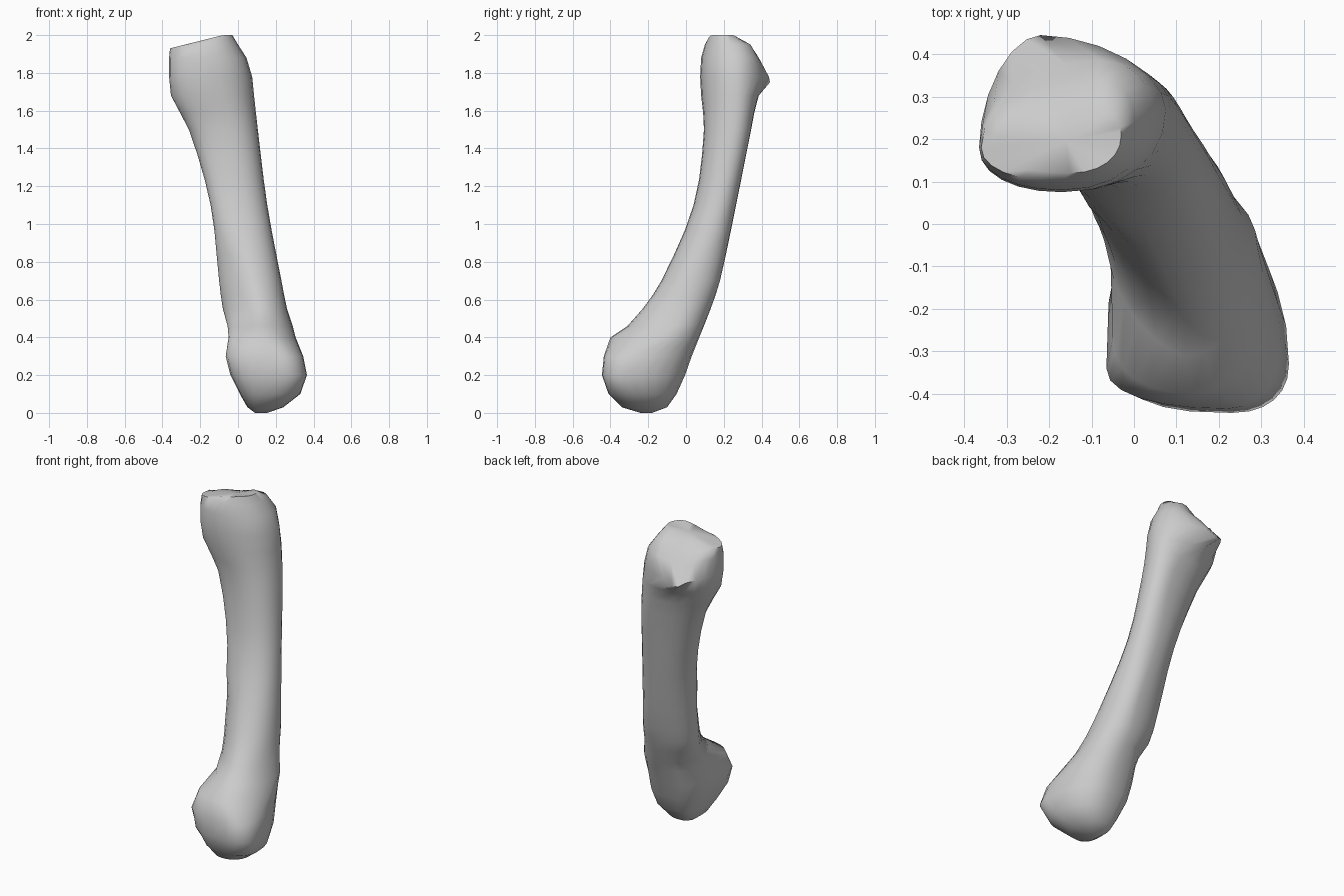
import bpy, bmesh, math

if "Cube" in bpy.data.objects:
    bpy.data.objects.remove(bpy.data.objects["Cube"])

# Cross-sections: z | left point x,y | front point y,x | right point x,y | back point y,x
SECTIONS = [
    (0.00,  .09, -.21, -.24,  .12, .155, -.21, -.18,  .12),
    (0.03,  .05, -.22, -.34,  .13, .24, -.23, -.10,  .13),
    (0.10,  .01, -.26, -.41,  .19, .33, -.28, -.05,  .16),
    (0.20, -.04, -.31, -.445, .23, .365, -.33, -.005, .16),
    (0.30, -.065, -.34, -.435, .22, .345, -.27, .03, .16),
    (0.40, -.05, -.27, -.40,  .14, .305, -.12, .07,  .15),
    (0.46, -.055, -.10, -.31, .12, .29, -.05,  .095, .14),
    (0.55, -.08,  .00, -.23,  .12, .26, -.02,  .13,  .12),
    (0.70, -.10,  .04, -.13,  .08, .23,  .03,  .18,  .12),
    (1.10, -.145, .12,  .04,  .00, .155, .17,  .265, .04),
    (1.50, -.26,  .20,  .095, -.06, .105, .25, .345, .00),
    (1.68, -.355, .19,  .08, -.14, .085, .27,  .385, -.10),
    (1.78, -.365, .18,  .075, -.17, .075, .27, .445, -.22),
    (1.88, -.365, .18,  .08, -.17, .045, .26,  .385, -.08),
    (1.95, -.36,  .18,  .10, -.17, .00,  .24,  .345, -.09),
    (2.00, -.33,  .18,  .12, -.15, -.03, .21,  .27, -.10),
]
STEPS = 6  # points per quarter


def slope(i, k):
    i0, i1 = max(i - 1, 0), min(i + 1, len(SECTIONS) - 1)
    a, b = SECTIONS[i0], SECTIONS[i1]
    return (b[k] - a[k]) / (b[0] - a[0])


def between(i, t):
    # Smooth section between sections i and i + 1
    a, b = SECTIONS[i], SECTIONS[i + 1]
    h = b[0] - a[0]
    out = [a[0] + h * t]
    for k in range(1, 9):
        out.append((2*t**3 - 3*t*t + 1) * a[k] + (3*t*t - 2*t**3) * b[k]
                   + h * ((t**3 - 2*t*t + t) * slope(i, k) + (t**3 - t*t) * slope(i + 1, k)))
    return out


def joint_height(x, y):
    # Slanted joint face on the upper end, steepest towards the back left
    left = min(1, max(0, (-0.05 - x) / 0.15))
    return 2.0 + 0.25 * min(0, x + 0.08) - (0.4 + 0.7 * left) * max(0, y - 0.25)


def fullness(z, q):
    # Below 1 is boxier, above 1 is flatter; quarters: back right, back left, front left, front right
    if z < 0.42:
        low = (0.95, 0.62, 0.75, 0.88) if z < 0.25 else (0.95, 0.65, 0.9, 0.9)
        return low[q]
    if z < 0.9:
        return (1.02, 0.92, 1.35, 0.95)[q]
    if 1.72 < z < 1.85 and q < 2:
        return 1.1
    return 0.93


def ring_points(s):
    # Four rounded quarters joining the four outermost points
    z, lx, ly, fy, fx, rx, ry, by, bx = s
    corners = [(rx, ry), (bx, by), (lx, ly), (fx, fy)]
    pts = []
    for q in range(4):
        a, b = corners[q], corners[(q + 1) % 4]
        c = (b[0], a[1]) if q % 2 == 0 else (a[0], b[1])
        e = fullness(z, q)
        for i in range(STEPS):
            t = math.pi / 2 * i / STEPS
            u, v = math.cos(t) ** e, math.sin(t) ** e
            x = c[0] + (a[0] - c[0]) * u + (b[0] - c[0]) * v
            y = c[1] + (a[1] - c[1]) * u + (b[1] - c[1]) * v
            pts.append((x, y, min(z, joint_height(x, y)) if z > 1.7 else z))
    return pts


# Bone: loft through the cross-sections, with extra sections along the shaft
sections = []
for i, s in enumerate(SECTIONS):
    sections.append(s)
    if i + 1 < len(SECTIONS):
        parts = math.ceil((SECTIONS[i + 1][0] - s[0]) / 0.145)
        sections += [between(i, j / parts) for j in range(1, parts)]

bm = bmesh.new()
rings = [[bm.verts.new(p) for p in ring_points(s)] for s in sections]
n = STEPS * 4
for low, high in zip(rings, rings[1:]):
    for i in range(n):
        j = (i + 1) % n
        bm.faces.new((low[i], low[j], high[j], high[i]))

# End caps fan out from a centre point
for ring in (rings[0], rings[-1]):
    centre = sum((v.co for v in ring[1:]), ring[0].co.copy()) / n
    mid = bm.verts.new(centre)
    for i in range(n):
        bm.faces.new((ring[i], ring[(i + 1) % n], mid))
bmesh.ops.remove_doubles(bm, verts=bm.verts, dist=0.002)
bmesh.ops.recalc_face_normals(bm, faces=bm.faces)
mesh = bpy.data.meshes.new("long_bone")
bm.to_mesh(mesh)
bm.free()
bone = bpy.data.objects.new("long_bone", mesh)
bpy.context.collection.objects.link(bone)

# Smooth shading
bpy.context.view_layer.objects.active = bone
bone.select_set(True)
bpy.ops.object.shade_smooth_by_angle(angle=math.radians(60))
